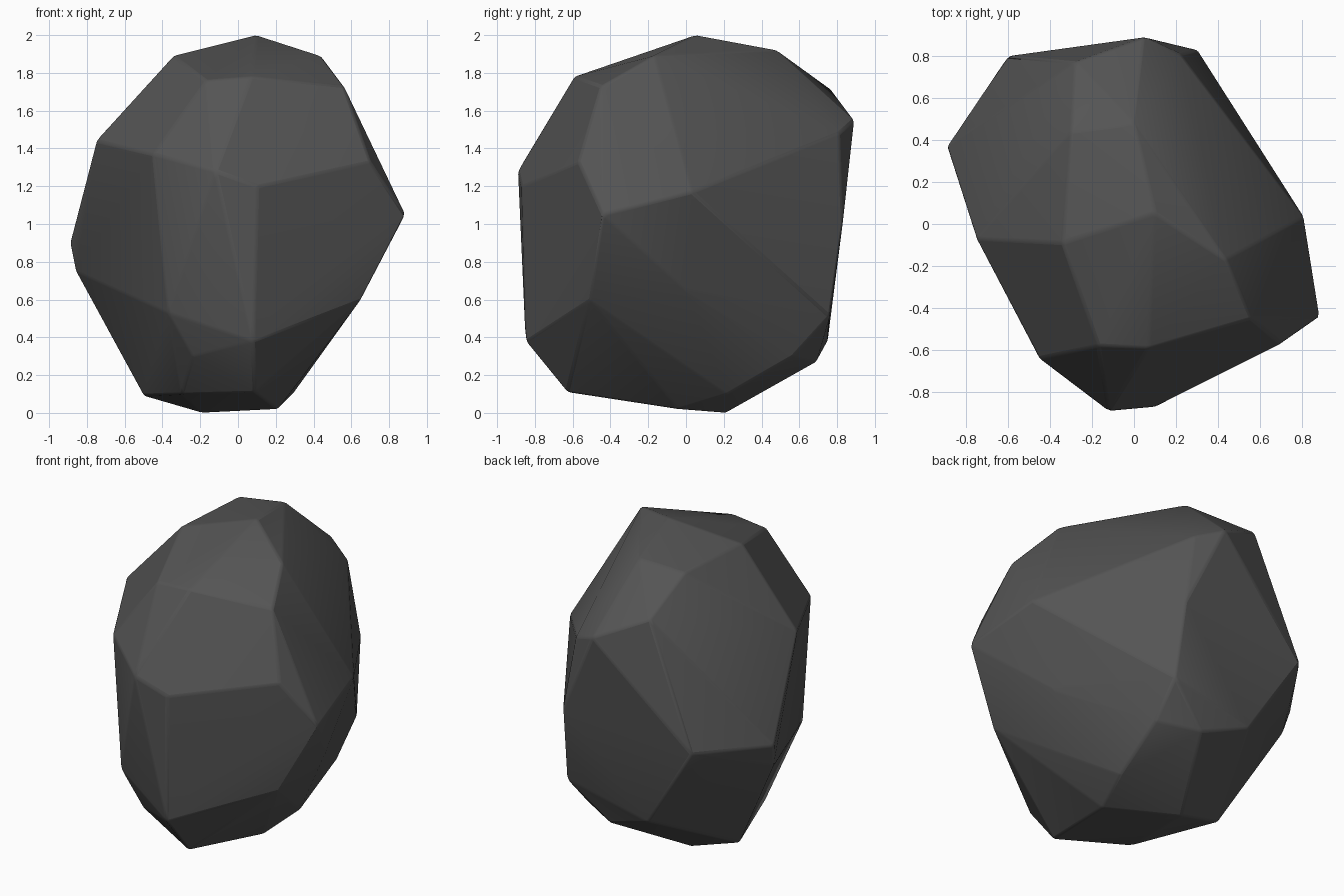
import bpy, bmesh, math

if "Cube" in bpy.data.objects:
    bpy.data.objects.remove(bpy.data.objects["Cube"])

# Corner rings of the chiselled rock, from the crown down to the base
crown = [(.10, .05, 2), (.44, -.17, 1.89), (0, .48, 1.92), (-.30, .44, 1.89),
         (-.34, -.09, 1.89), (-.17, -.58, 1.76), (.07, -.59, 1.78), (.56, -.45, 1.73)]
shoulder = [(.70, -.57, 1.33), (.10, -.87, 1.20), (-.12, -.89, 1.28), (-.45, -.64, 1.37),
            (-.75, -.07, 1.44), (-.28, .77, 1.71), (.05, .89, 1.55), (.22, .81, 1.48),
            (.81, .03, 1.17)]
waist = [(.885, -.44, 1.05), (.30, .83, 1.0), (-.60, .80, .93), (-.89, .37, .90),
         (-.86, .33, .75), (-.37, -.67, .53), (.65, -.51, .60), (.63, 0, .65)]
foot = [(.08, -.85, .38), (-.24, -.63, .30), (.32, .76, .51), (.31, .57, .30),
        (.06, .69, .27), (-.25, .75, .38)]
base = [(.09, -.63, .11), (.21, -.04, .02), (.29, .22, .10), (-.19, .21, 0),
        (-.50, .17, .09), (-.30, -.38, .10)]

# Wrap the corners in a convex hull and merge nearly flat triangles into facets
bm = bmesh.new()
for p in crown + shoulder + waist + foot + base:
    bm.verts.new(p)
hull = bmesh.ops.convex_hull(bm, input=bm.verts[:])
bmesh.ops.delete(bm, geom=list({v for v in hull["geom_interior"] if v.is_valid}), context='VERTS')
bmesh.ops.dissolve_limit(bm, angle_limit=math.radians(4), verts=bm.verts[:], edges=bm.edges[:])
bmesh.ops.recalc_face_normals(bm, faces=bm.faces[:])
mesh = bpy.data.meshes.new("rock")
bm.to_mesh(mesh)
bm.free()
rock = bpy.data.objects.new("rock", mesh)
bpy.context.collection.objects.link(rock)

# Slightly worn edges
bevel = rock.modifiers.new("worn_edges", 'BEVEL')
bevel.width = 0.012
bevel.segments = 2
bevel.limit_method = 'ANGLE'
bevel.angle_limit = math.radians(12)

# Dark stone
stone = bpy.data.materials.new("dark_stone")
stone.diffuse_color = (.09, .09, .09, 1)
stone.use_nodes = True
stone.node_tree.nodes["Principled BSDF"].inputs["Base Color"].default_value = stone.diffuse_color
mesh.materials.append(stone)

bpy.context.view_layer.objects.active = rock
rock.select_set(True)
bpy.ops.object.shade_smooth_by_angle(angle=math.radians(20))
